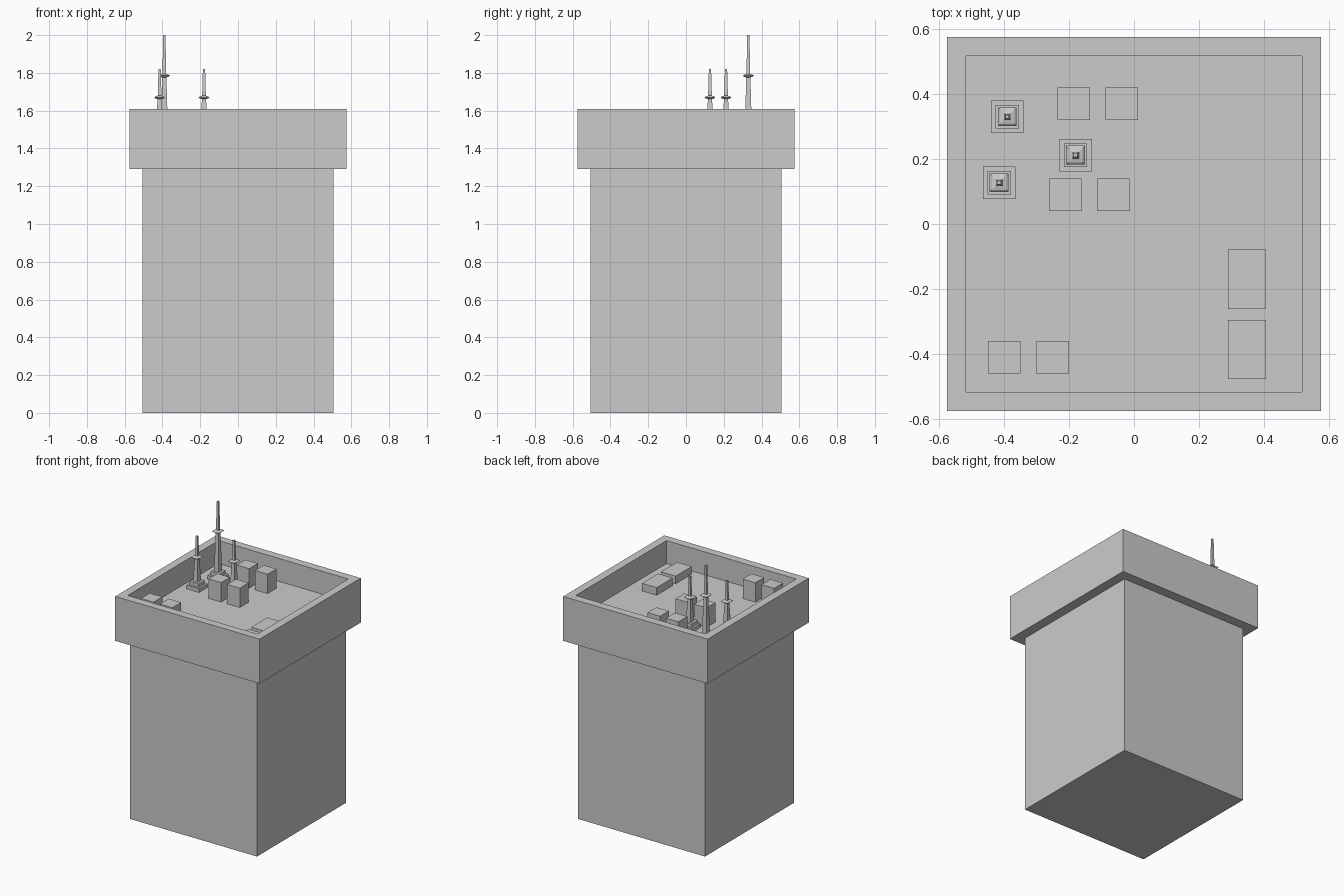
import bpy, bmesh

if "Cube" in bpy.data.objects:
    bpy.data.objects.remove(bpy.data.objects["Cube"])

FLOOR = 1.445   # height of the sunken roof
RIM = 1.61      # top of the parapet


def loft(name, rings, x=0.0, y=0.0):
    """Stack square rings given as (half width, z) and cap both ends."""
    bm = bmesh.new()
    loops = [[bm.verts.new((x + sx * r, y + sy * r, z))
              for sx, sy in ((-1, -1), (1, -1), (1, 1), (-1, 1))]
             for r, z in rings]
    for a, b in zip(loops, loops[1:]):
        for i in range(4):
            j = (i + 1) % 4
            bm.faces.new((a[i], a[j], b[j], b[i]))
    bm.faces.new(loops[0][::-1])
    bm.faces.new(loops[-1])
    bmesh.ops.recalc_face_normals(bm, faces=bm.faces)
    mesh = bpy.data.meshes.new(name)
    bm.to_mesh(mesh)
    bm.free()
    obj = bpy.data.objects.new(name, mesh)
    bpy.context.collection.objects.link(obj)
    return obj


def box(name, x, y, sx, sy, z0, z1):
    bpy.ops.mesh.primitive_cube_add(size=1, location=(x, y, (z0 + z1) / 2))
    obj = bpy.context.object
    obj.name = name
    obj.scale = (sx, sy, z1 - z0)
    return obj


def antenna(name, x, y, disc_z, top_z):
    # Stepped foot, tapered mast, lens-shaped collar, thin tip
    loft(name, [(0.05, FLOOR), (0.05, FLOOR + 0.027),
                (0.036, FLOOR + 0.027), (0.036, FLOOR + 0.052),
                (0.019, FLOOR + 0.052), (0.011, disc_z - 0.009),
                (0.022, disc_z - 0.006), (0.029, disc_z),
                (0.022, disc_z + 0.006), (0.010, disc_z + 0.009),
                (0.006, top_z)], x, y)


# Tower shaft
box("tower_body", 0, 0, 1.01, 1.01, 0, 1.29)

# Overhanging crown with parapet and sunken roof
loft("roof_crown", [(0.575, 1.29), (0.575, RIM), (0.517, RIM), (0.517, FLOOR)])

# Tall roof units
for i, (x, y) in enumerate([(-0.185, 0.37), (-0.038, 0.37), (-0.212, 0.09),
                            (-0.064, 0.09), (-0.40, -0.41), (-0.25, -0.41)]):
    box(f"roof_unit_{i + 1}", x, y, 0.1, 0.1, FLOOR, 1.585)

# Low roof vents
for i, y in enumerate((-0.17, -0.386)):
    box(f"roof_vent_{i + 1}", 0.347, y, 0.117, 0.182, FLOOR, 1.50)

# Antennas
antenna("antenna_tall", -0.39, 0.33, 1.785, 2.0)
antenna("antenna_left", -0.415, 0.127, 1.67, 1.82)
antenna("antenna_middle", -0.18, 0.212, 1.67, 1.82)
